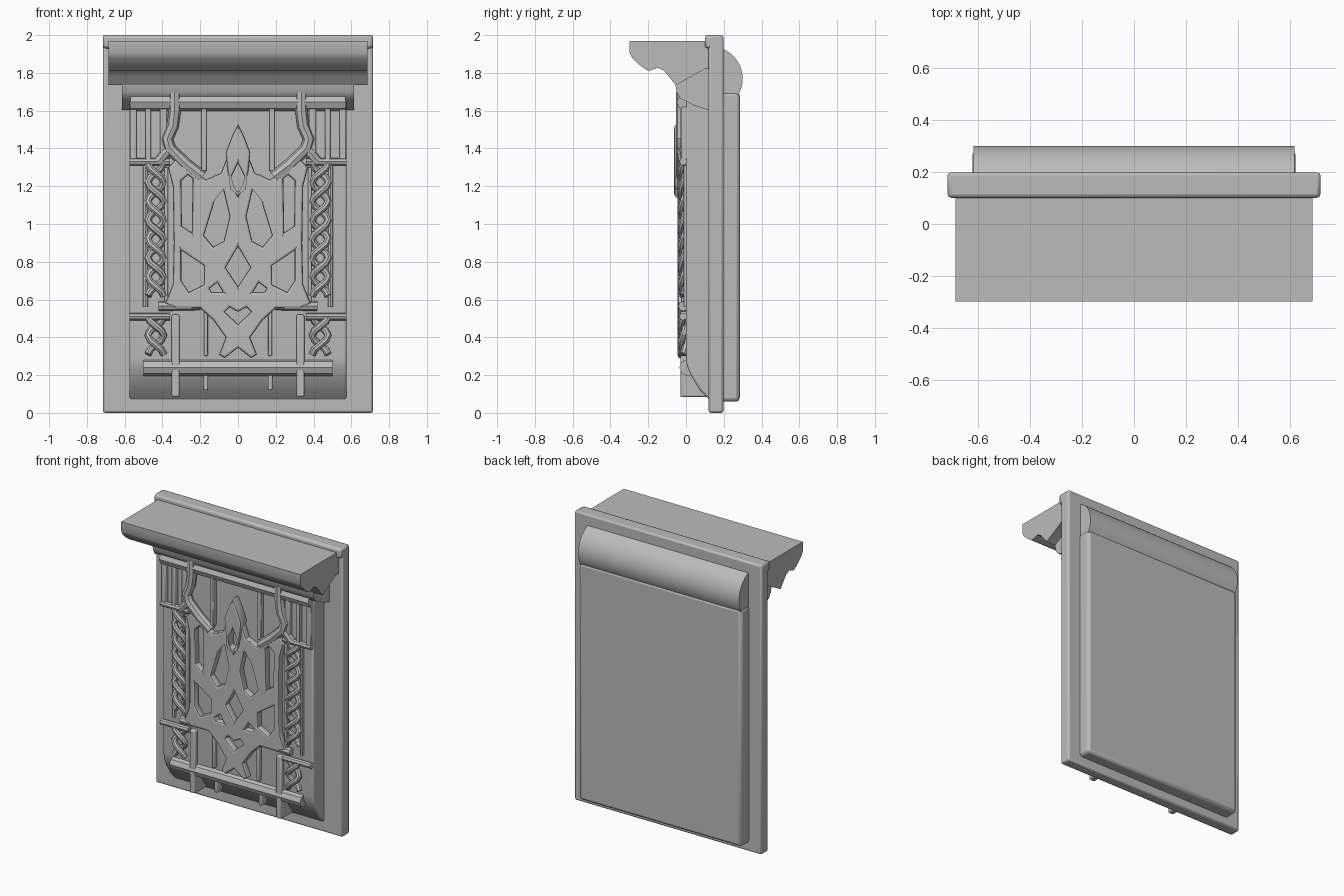
import bpy, bmesh, math

if "Cube" in bpy.data.objects:
    bpy.data.objects.remove(bpy.data.objects["Cube"])

stone = bpy.data.materials.new("grey stone")
stone.diffuse_color = (0.5, 0.5, 0.5, 1)
stone.use_nodes = True
stone.node_tree.nodes["Principled BSDF"].inputs["Base Color"].default_value = stone.diffuse_color


def add(name, mesh):
    mesh.materials.clear()
    mesh.materials.append(stone)
    ob = bpy.data.objects.new(name, mesh)
    bpy.context.collection.objects.link(ob)
    return ob


def prism(name, profile, x0, x1, bevel=0.0, seg=2):
    """Extrude a (y, z) profile along x."""
    bm = bmesh.new()
    face = bm.faces.new([bm.verts.new((x0, y, z)) for y, z in profile])
    ext = bmesh.ops.extrude_face_region(bm, geom=[face])["geom"]
    bmesh.ops.translate(bm, vec=(x1 - x0, 0, 0),
                        verts=[v for v in ext if isinstance(v, bmesh.types.BMVert)])
    bmesh.ops.recalc_face_normals(bm, faces=bm.faces)
    mesh = bpy.data.meshes.new(name)
    bm.to_mesh(mesh)
    bm.free()
    ob = add(name, mesh)
    if bevel:
        mod = ob.modifiers.new("soft edges", "BEVEL")
        mod.width, mod.segments = bevel, seg
    return ob


def box(name, x0, x1, y0, y1, z0, z1, bevel=0.01):
    return prism(name, [(y0, z0), (y1, z0), (y1, z1), (y0, z1)], x0, x1, bevel)


def bake(name, curve):
    """Turn a curve into a mesh object."""
    tmp = bpy.data.objects.new(name, curve)
    bpy.context.collection.objects.link(tmp)
    deps = bpy.context.evaluated_depsgraph_get()
    mesh = bpy.data.meshes.new_from_object(tmp.evaluated_get(deps))
    bpy.data.objects.remove(tmp)
    return add(name, mesh)


def tube(name, pts, radius):
    """Round bar through (x, y, z) points."""
    cu = bpy.data.curves.new(name, "CURVE")
    cu.dimensions = "3D"
    cu.bevel_depth, cu.bevel_resolution, cu.use_fill_caps = radius, 2, True
    sp = cu.splines.new("POLY")
    sp.points.add(len(pts) - 1)
    for p, co in zip(sp.points, pts):
        p.co = (*co, 1)
    return bake(name, cu)


def mirrored(half):
    return half + [(-x, z) for x, z in reversed(half) if abs(x) > 1e-4]


def flip(loop):
    return [(-x, z) for x, z in loop]


def fretwork(name, loops, y, depth, bevel, kind="AUTO"):
    """Plate with holes, from closed (x, z) loops, standing upright at y."""
    cu = bpy.data.curves.new(name, "CURVE")
    cu.dimensions, cu.fill_mode, cu.resolution_u = "2D", "BOTH", 4
    cu.extrude, cu.bevel_depth, cu.offset = depth / 2 - bevel, bevel, -bevel
    cu.bevel_resolution = 1
    for loop in loops:
        sp = cu.splines.new("BEZIER")
        sp.bezier_points.add(len(loop) - 1)
        for p, (x, z) in zip(sp.bezier_points, loop):
            p.co = (x, z, 0)
            p.handle_left_type = p.handle_right_type = kind
        sp.use_cyclic_u = True
    ob = bake(name, cu)
    for v in ob.data.vertices:
        v.co = (v.co.x, y - v.co.z, v.co.y)
    return ob


# backing plate with a rounded rim, and the slab behind it
box("backing_plate", -0.715, 0.715, 0.12, 0.198, 0, 2, 0.012)
box("plate_top_rim", -0.715, 0.715, 0.10, 0.198, 1.93, 2, 0.015)
box("back_slab", -0.62, 0.62, 0.18, 0.285, 0.06, 1.7, 0.02)

# round roll across the back
roll = [(0.13 + 0.17 * math.cos(a), 1.77 + 0.17 * math.sin(a))
        for a in [math.radians(-90 + 180 * i / 20) for i in range(21)]]
prism("back_roll", roll, -0.615, 0.615)

# projecting mantel cornice and the bed moulding below it
prism("mantel_shelf", [(0.13, 1.97), (-0.298, 1.97), (-0.298, 1.905), (-0.285, 1.88),
                       (-0.25, 1.845), (-0.21, 1.815), (-0.19, 1.812), (-0.15, 1.828),
                       (-0.115, 1.81), (-0.09, 1.78), (-0.055, 1.735), (0.10, 1.82),
                       (0.13, 1.82)], -0.685, 0.685)
prism("bed_moulding", [(0.13, 1.84), (0.10, 1.83), (-0.058, 1.745), (-0.05, 1.70),
                       (-0.03, 1.665), (0.05, 1.625), (0.13, 1.6)], -0.615, 0.615)

# front body with a sloped foot
prism("front_body", [(0.13, 0.06), (0.11, 0.085), (0.075, 0.12), (0.03, 0.19),
                     (0.005, 0.25), (0.0, 0.29), (0.0, 1.66), (0.13, 1.66)],
      -0.575, 0.575, 0.02)

# rounded rails at top and bottom
tube("top_rail", [(-0.57, 0, 1.645), (0.57, 0, 1.645)], 0.048)
tube("bottom_rail", [(-0.5, 0.01, 0.24), (0.5, 0.01, 0.24)], 0.045)

# pierced centre panel
outline = mirrored([(0, 1.50), (0.04, 1.40), (0.09, 1.27), (0.17, 1.235), (0.24, 1.29),
                    (0.33, 1.34), (0.37, 1.30), (0.345, 1.2), (0.34, 0.9), (0.345, 0.68),
                    (0.385, 0.58), (0.33, 0.555), (0.2, 0.555), (0.13, 0.49),
                    (0.065, 0.40), (0.10, 0.31), (0.07, 0.29), (0, 0.345)])
centre_holes = [
    [(0, 1.32), (0.035, 1.25), (0.03, 1.19), (0, 1.17)],
    [(0, 0.88), (0.065, 0.77), (0, 0.67)],
    [(0, 0.535), (0.045, 0.56), (0.07, 0.535), (0, 0.47)],
]
side_holes = [
    [(0.115, 1.235), (0.13, 1.10), (0.18, 0.94), (0.13, 0.88), (0.075, 0.91),
     (0.045, 1.04), (0.08, 1.19)],
    [(0.24, 1.24), (0.265, 1.26), (0.30, 1.23), (0.297, 0.99), (0.245, 0.955)],
    [(0.30, 0.86), (0.18, 0.78), (0.18, 0.68), (0.26, 0.64), (0.3, 0.70)],
    [(0.11, 0.69), (0.15, 0.66), (0.14, 0.64), (0.08, 0.64)],
]
loops = [outline] + [mirrored(h) for h in centre_holes]
loops += side_holes + [flip(h) for h in side_holes]
fretwork("pierced_panel", loops, -0.018, 0.052, 0.012, "VECTOR")

# raised leaf tip above the panel
leaf = mirrored([(0, 1.53), (0.03, 1.47), (0.065, 1.38), (0.055, 1.28), (0.035, 1.20),
                 (0, 1.14)])
fretwork("leaf_tip", [leaf, mirrored(centre_holes[0])], -0.025, 0.075, 0.012, "VECTOR")

for s, side in ((-1, "left"), (1, "right")):
    # curved arms reaching from the panel to the top rail
    arm = [(0.19, 1.25), (0.28, 1.32), (0.36, 1.40), (0.375, 1.45), (0.345, 1.52),
           (0.335, 1.6), (0.335, 1.70)]
    tube(side + "_arm", [(s * x, -0.022, z) for x, z in arm], 0.032)
    tube(side + "_arm_brace", [(s * 0.36, -0.02, 1.40), (s * 0.42, -0.01, 1.33)], 0.028)

    # thin upright fins
    for i, (x, y, z0, z1, w) in enumerate([(0.18, -0.03, 1.28, 1.62, 0.014),
                                          (0.17, -0.03, 0.30, 0.57, 0.010),
                                          (0.17, 0.0, 0.12, 0.24, 0.012),
                                          (0.395, -0.03, 1.34, 1.62, 0.018),
                                          (0.475, -0.03, 1.32, 1.62, 0.014),
                                          (0.555, -0.025, 1.34, 1.62, 0.018),
                                          (0.38, -0.025, 0.56, 1.30, 0.010)]):
        box(f"{side}_fin_{i}", s * x - w, s * x + w, y, 0.06, z0, z1, 0.006)

    # cross bars of the side columns
    for z in (0.51, 1.33):
        tube(f"{side}_cross_bar_{z}", [(s * 0.36, -0.015, z), (s * 0.575, -0.015, z)], 0.02)
    tube(side + "_lower_shoulder", [(s * 0.2, -0.015, 0.57), (s * 0.42, -0.015, 0.565)], 0.026)

    # twisted strands, crossing each other
    for part, z0, n, step in (("upper", 0.62, 14, 0.05), ("lower", 0.31, 4, 0.05)):
        for ph in (0, math.pi):
            pts = []
            for k in range(n * 2 + 1):
                a = k * math.pi / 4 + ph
                pts.append((s * (0.435 + 0.042 * math.cos(a)),
                            -0.014 + 0.012 * math.sin(a), z0 + k * step / 2))
            tube(f"{side}_{part}_strand_{int(ph)}", pts, 0.019)
    tube(side + "_column_edge", [(s * 0.49, 0, 0.56), (s * 0.49, 0, 1.31)], 0.014)

    # foot brackets
    box(side + "_foot_bracket", s * 0.33 - 0.021, s * 0.33 + 0.021,
        -0.03, 0.13, 0.085, 0.52, 0.008)

# smooth shading with sharp edges kept
for ob in bpy.context.scene.objects:
    ob.select_set(True)
    bpy.context.view_layer.objects.active = ob
bpy.ops.object.shade_smooth_by_angle(angle=math.radians(35))
